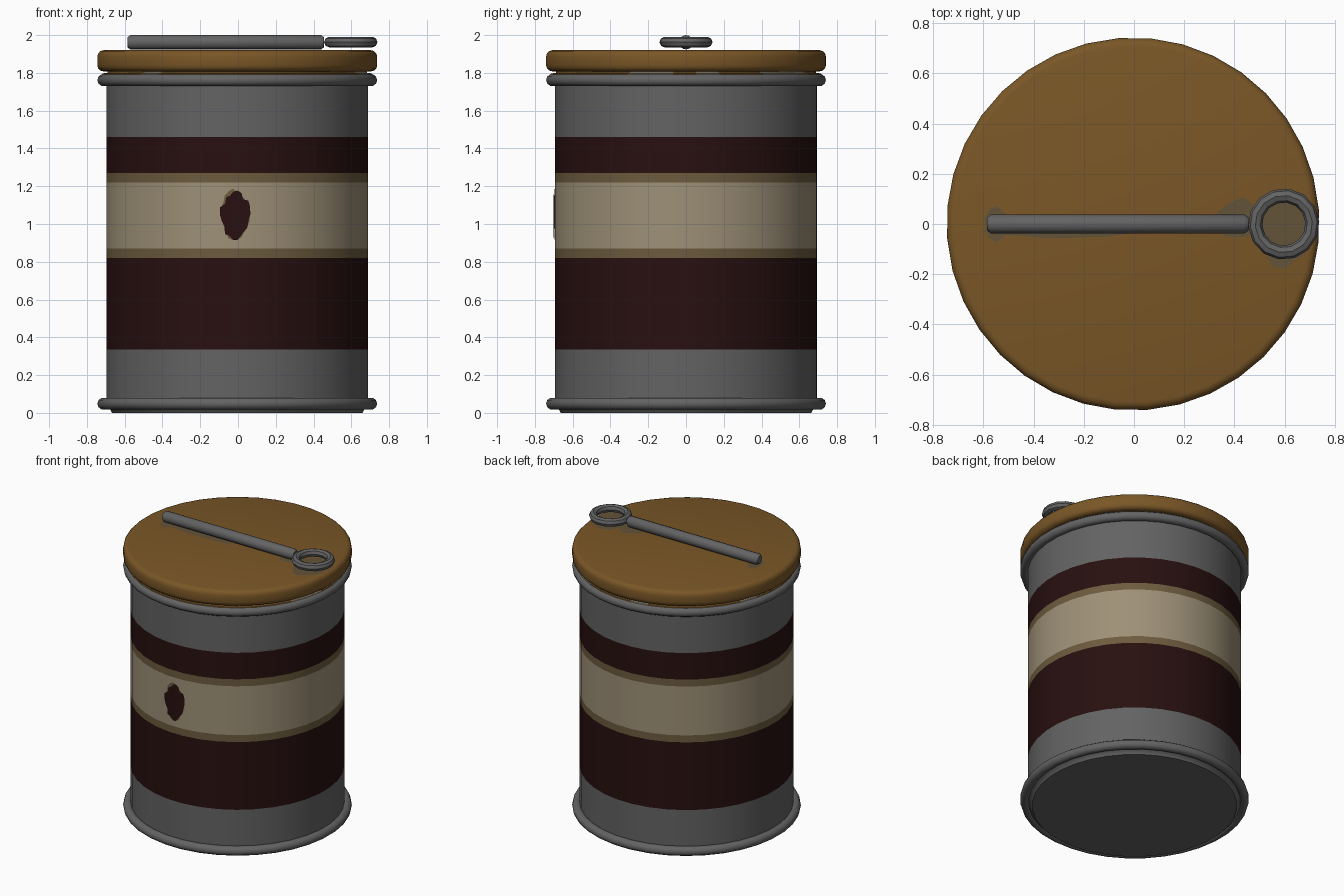
import bpy, bmesh, math, random
from math import pi, sin, cos, radians

if "Cube" in bpy.data.objects:
    bpy.data.objects.remove(bpy.data.objects["Cube"])

random.seed(4)
SEG, CX, PHASE = 36, -0.004, radians(4.5)

def mat(name, r, g, b):
    m = bpy.data.materials.new(name)
    m.diffuse_color = (r, g, b, 1)
    m.use_nodes = True
    m.node_tree.nodes["Principled BSDF"].inputs["Base Color"].default_value = m.diffuse_color
    return m

steel = mat("grey steel", 0.125, 0.125, 0.125)
ochre = mat("ochre lid", 0.195, 0.095, 0.02)
maroon = mat("dark maroon", 0.021, 0.005, 0.005)
cream = mat("dull cream", 0.34, 0.28, 0.185)
brown = mat("brown edging", 0.15, 0.105, 0.048)
smudge = mat("lid smudge", 0.125, 0.088, 0.042)

def finish(name, bm, mats, smooth=True):
    bmesh.ops.recalc_face_normals(bm, faces=bm.faces)
    me = bpy.data.meshes.new(name)
    bm.to_mesh(me)
    bm.free()
    ob = bpy.data.objects.new(name, me)
    bpy.context.collection.objects.link(ob)
    for m in mats:
        me.materials.append(m)
    if smooth:
        bpy.ops.object.select_all(action='DESELECT')
        ob.select_set(True)
        bpy.context.view_layer.objects.active = ob
        bpy.ops.object.shade_smooth_by_angle(angle=radians(40))
    return ob

def lathe(name, profile, mats, rule=None, seg=SEG, centre=(CX, 0, 0), closed=False):
    """Spin (radius, height) points about z; rule(z, angle) picks the material."""
    bm = bmesh.new()
    rings = [[bm.verts.new((centre[0] + r * cos(2 * pi * i / seg + PHASE),
                            centre[1] + r * sin(2 * pi * i / seg + PHASE),
                            centre[2] + z)) for i in range(seg)] for r, z in profile]
    pairs = list(zip(rings, rings[1:]))
    if closed:
        pairs.append((rings[-1], rings[0]))
    for a, b in pairs:
        for i in range(seg):
            j = (i + 1) % seg
            f = bm.faces.new((a[i], a[j], b[j], b[i]))
            if rule:
                c = f.calc_center_median()
                f.material_index = rule(c.z, math.degrees(math.atan2(c.y, c.x)))
    if not closed:
        bm.faces.new(rings[0])
        bm.faces.new(rings[-1])
    return finish(name, bm, mats)

def circle(r, z, minor, n):
    return [(r + minor * cos(2 * pi * k / n), z + minor * sin(2 * pi * k / n)) for k in range(n)]

# Can body, banded by height
bands = [(0.335, 0), (0.82, 1), (0.87, 2), (1.22, 3), (1.27, 2), (1.46, 1), (9, 0)]
heights = [0.03] + [z for z, _ in bands[:-1]] + [1.76]
lathe("can_body", [(0.665, 0.0), (0.675, 0.02)] + [(0.695, z) for z in heights],
      [steel, maroon, brown, cream],
      lambda z, a: next(m for top, m in bands if z < top))

# Rolled rims
for name, z in (("bottom_rim", 0.049), ("top_rim", 1.762)):
    lathe(name, circle(0.711, z, 0.032, 10), [steel], closed=True)

# Neck under the lid, ochre with worn cream chips
chips = [(-28, -20), (-17, -5), (3, 13), (38, 62), (-100, -92), (-140, -130), (95, 105), (150, 160)]
lathe("lid_neck", [(0.68, 1.755), (0.722, 1.786), (0.716, 1.797), (0.69, 1.80), (0.69, 1.83)],
      [ochre, cream],
      lambda z, a: int(any(lo < a < hi for lo, hi in chips)))

# Lid with rounded edge
edge = [(0.71 + 0.033 * cos(radians(t)), 1.84 + 0.032 * sin(radians(t))) for t in (-90, -60, -30, 0)]
edge += [(0.71 + 0.033 * cos(radians(t)), 1.887 + 0.033 * sin(radians(t))) for t in (0, 30, 60, 90)]
lathe("lid", edge, [ochre])

# Handle bar lying on the lid
bar = lathe("handle_bar", [(0.026, -0.521), (0.038, -0.505), (0.038, 0.505), (0.026, 0.521)],
            [steel], seg=12, centre=(0, 0, 0))
bar.rotation_euler = (0, pi / 2, 0)
bar.location = (-0.065, 0, 1.962)

# Pull ring
lathe("pull_ring", circle(0.114, 0, 0.028, 8), [steel], seg=14,
      centre=(0.597, 0, 1.963), closed=True)

def blob(name, centre, size, place, m, wobble=0.15, n=22):
    """Ragged flat patch made as a fan around its centre."""
    bm = bmesh.new()
    mid = bm.verts.new(place(*centre))
    rim = []
    for k in range(n):
        t, s = 2 * pi * k / n, 1 + random.uniform(-wobble, wobble)
        rim.append(bm.verts.new(place(centre[0] + size[0] * s * cos(t),
                                      centre[1] + size[1] * s * sin(t))))
    for k in range(n):
        bm.faces.new((mid, rim[k], rim[(k + 1) % n]))
    return finish(name, bm, [m], smooth=False)

# Worn spot on the front of the can
def on_can(r):
    return lambda x, z: (x, -math.sqrt(r * r - (x - CX) ** 2), z)

blob("spot_fringe", (-0.016, 1.05), (0.078, 0.125), on_can(0.698), brown, 0.12)
blob("spot", (-0.014, 1.05), (0.074, 0.122), on_can(0.701), maroon, 0.15)

# Smudges on the lid round the bar ends and the ring
def on_lid(x, y):
    return (x, y, 1.9215)

for i, (c, s) in enumerate([((-0.55, 0.0), (0.045, 0.07)), ((-0.3, -0.03), (0.28, 0.025)),
                            ((0.42, 0.02), (0.09, 0.08)), ((0.6, -0.02), (0.115, 0.15))]):
    blob("lid_smudge_%d" % (i + 1), c, s, on_lid, smudge, 0.1)
